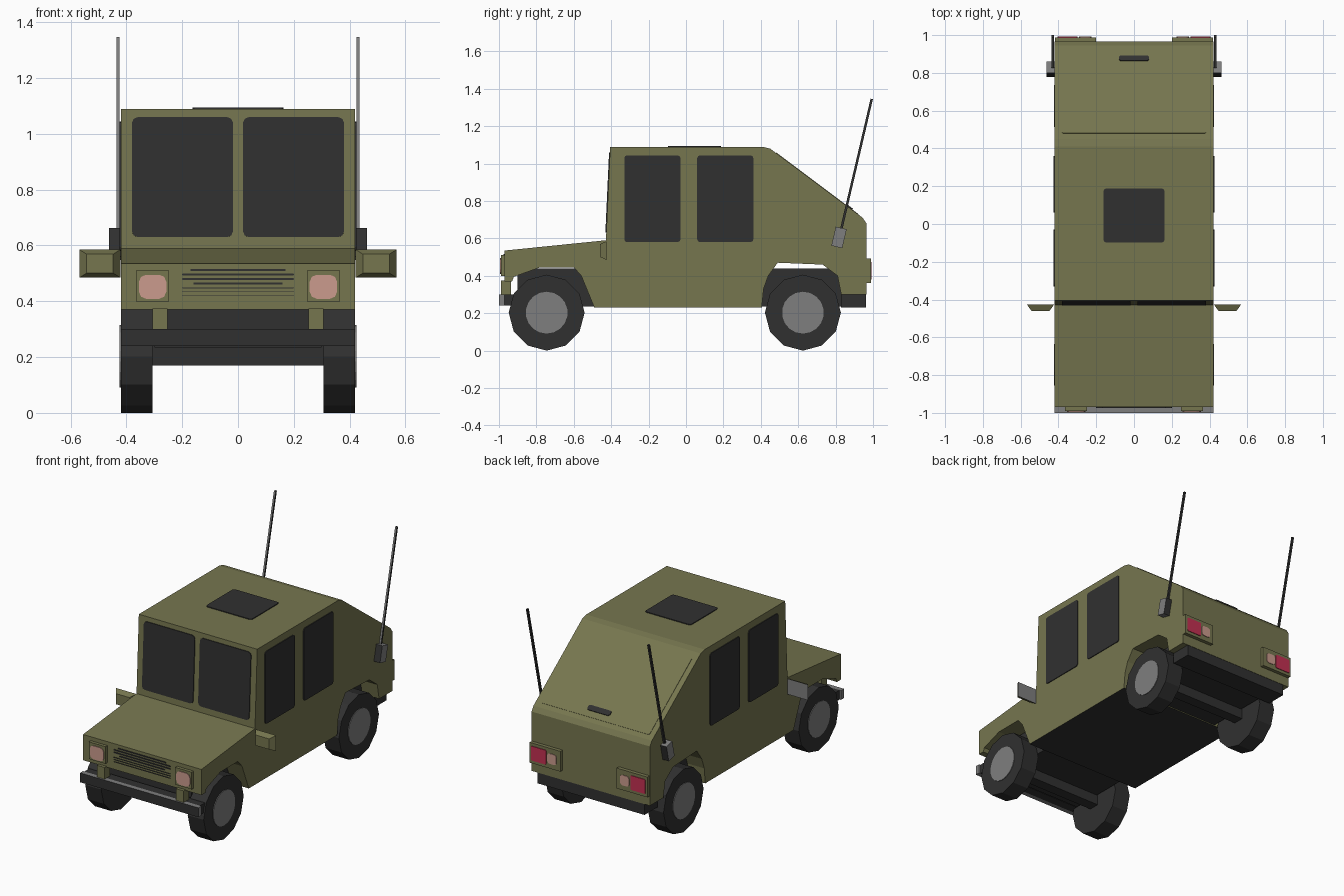
import bpy, bmesh, math
from mathutils import Vector, Matrix

if "Cube" in bpy.data.objects:
    bpy.data.objects.remove(bpy.data.objects["Cube"])


def material(name, rgb):
    m = bpy.data.materials.new(name)
    m.diffuse_color = (*rgb, 1)
    m.use_nodes = True
    m.node_tree.nodes["Principled BSDF"].inputs["Base Color"].default_value = m.diffuse_color
    return m


OLIVE = material("olive paint", (0.18, 0.18, 0.078))
DARK = material("dark rubber and glass", (0.03, 0.03, 0.03))
GREY = material("grey metal", (0.21, 0.21, 0.21))
PINK = material("pale lamp", (0.60, 0.33, 0.27))
RED = material("red lamp", (0.55, 0.03, 0.085))


def finish(name, bm, mats, rule=None):
    """Turn a bmesh into an object; rule(face) gives the material slot."""
    bmesh.ops.recalc_face_normals(bm, faces=bm.faces)
    bm.normal_update()
    if rule:
        for f in bm.faces:
            f.material_index = rule(f)
    me = bpy.data.meshes.new(name)
    bm.to_mesh(me)
    bm.free()
    ob = bpy.data.objects.new(name, me)
    for m in mats:
        me.materials.append(m)
    bpy.context.collection.objects.link(ob)
    return ob


def prism(name, pts, offset, mats, rule=None):
    """Extrude a closed outline along an offset."""
    bm = bmesh.new()
    face = bm.faces.new([bm.verts.new(p) for p in pts])
    ext = bmesh.ops.extrude_face_region(bm, geom=[face], use_keep_orig=True)
    verts = [v for v in ext["geom"] if isinstance(v, bmesh.types.BMVert)]
    bmesh.ops.translate(bm, verts=verts, vec=Vector(offset))
    return finish(name, bm, mats, rule)


def box(name, lo, hi, mats, rule=None, rot=None):
    bm = bmesh.new()
    bmesh.ops.create_cube(bm, size=1)
    lo, hi = Vector(lo), Vector(hi)
    size = hi - lo
    m = Matrix.Translation((lo + hi) / 2) @ (rot or Matrix()) @ Matrix.Diagonal(
        (abs(size.x), abs(size.y), abs(size.z), 1))
    bmesh.ops.transform(bm, matrix=m, verts=bm.verts)
    return finish(name, bm, mats, rule)


def plate(name, c, u, v, w, h, mat, r=0.015, thick=0.005):
    """Thin plate with clipped corners facing u x v."""
    c, u, v = Vector(c), Vector(u).normalized(), Vector(v).normalized()
    a, b = w / 2, h / 2
    k = r * 0.3
    quarter = [(a, b - r), (a - k, b - k), (a - r, b)]
    pts = []
    for sx, sy, flip in ((1, 1, 0), (-1, 1, 1), (-1, -1, 0), (1, -1, 1)):
        q = quarter[::-1] if flip else quarter
        pts += [c + u * x * sx + v * y * sy for x, y in q]
    return prism(name, pts, u.cross(v) * thick, [mat])


# Body shell: side profile with both wheel arches, dark underside
profile = [(-0.97, 0.37), (-0.97, 0.535), (-0.428, 0.59), (-0.405, 1.09),
           (0.41, 1.09), (0.45, 1.08), (0.945, 0.71), (0.965, 0.68),
           (0.965, 0.30), (0.83, 0.30), (0.81, 0.40), (0.73, 0.46), (0.49, 0.47),
           (0.44, 0.40), (0.415, 0.33), (0.405, 0.23), (-0.49, 0.23),
           (-0.56, 0.40), (-0.60, 0.445), (-0.78, 0.445), (-0.92, 0.395), (-0.93, 0.37)]
prism("body_shell", [(-0.42, y, z) for y, z in profile], (0.84, 0, 0), [OLIVE, DARK],
      lambda f: int(f.normal.z < -0.9 and f.calc_center_median().z < 0.25))

# Dark chassis, rear bumper and front bumper
box("chassis_core", (-0.30, -0.90, 0.235), (0.30, 0.95, 0.44), [DARK])
box("front_frame", (-0.41, -0.97, 0.24), (0.41, -0.91, 0.30), [DARK])
box("rear_bumper", (-0.38, 0.83, 0.23), (0.38, 0.963, 0.302), [DARK])
box("front_bumper", (-0.42, -1.0, 0.24), (0.42, -0.97, 0.30), [GREY, DARK],
    lambda f: int(f.normal.y < -0.5))

# Axles and wheels
for end, wy in (("front", -0.745), ("rear", 0.625)):
    box(end + "_axle", (-0.31, wy - 0.035, 0.17), (0.31, wy + 0.035, 0.24), [DARK])
    for side, s in (("right", 1), ("left", -1)):
        def ring(n, r, x):
            return [(s * x, wy + r * math.sin(2 * math.pi * i / n),
                     0.203 - r * math.cos(2 * math.pi * i / n)) for i in range(n)]
        prism(f"{end}_{side}_tyre", ring(12, 0.203, 0.307), (s * 0.113, 0, 0), [DARK])
        prism(f"{end}_{side}_hub", ring(18, 0.112, 0.42), (s * 0.004, 0, 0), [GREY])

# Windscreen, roof hatch, grille slots and tailgate panel
X, Y, Z = (1, 0, 0), (0, 1, 0), (0, 0, 1)
for s in (1, -1):
    plate("windscreen", (s * 0.199, -0.4163, 0.845), X, (0, 0.046, 1), 0.362, 0.43, DARK, 0.02)
plate("roof_hatch", (0, 0.045, 1.09), X, Y, 0.325, 0.285, DARK)
for i, w in enumerate((0.34, 0.40, 0.40, 0.32)):
    plate("grille_slot", (0, -0.97, 0.512 - 0.016 * i), X, Z, w, 0.007, DARK, 0.002)
for i in range(3):
    plate("lower_grille_slot", (0, -0.97, 0.448 - 0.014 * i), X, Z, 0.40, 0.003, DARK, 0.001)
slope = (0, 0.8, -0.6)
plate("tailgate_panel", (0, 0.70, 0.8925), X, slope, 0.77, 0.55, OLIVE, 0.01, 0.003)
plate("tailgate_handle", (0, 0.875, 0.763), X, slope, 0.16, 0.034, DARK, 0.012, 0.007)

# Parts repeated on both sides
tilt = Matrix.Rotation(-0.23, 4, 'X')
for side, s in (("right", 1), ("left", -1)):
    # Side windows
    for wy in (-0.18, 0.21):
        plate(side + "_window", (s * 0.42, wy, 0.812), (0, s, 0), Z, 0.30, 0.465, DARK)
    # Headlamp and bumper bracket
    box(side + "_headlamp_frame", (s * 0.248, -0.99, 0.40), (s * 0.365, -0.96, 0.51), [OLIVE])
    plate(side + "_headlamp", (s * 0.306, -0.99, 0.452), X, Z, 0.098, 0.086, PINK, 0.025, 0.004)
    box(side + "_bumper_bracket", (s * 0.253, -0.99, 0.295), (s * 0.307, -0.935, 0.375), [OLIVE])
    # Tail lamps
    box(side + "_tail_lamp_frame", (s * 0.20, 0.96, 0.362), (s * 0.418, 0.988, 0.492), [OLIVE])
    plate(side + "_tail_lamp", (s * 0.352, 0.988, 0.427), (-1, 0, 0), Z, 0.105, 0.092, RED, 0.006, 0.004)
    plate(side + "_reverse_lamp", (s * 0.258, 0.988, 0.427), (-1, 0, 0), Z, 0.064, 0.066, PINK, 0.016, 0.004)
    # Mirror: tapered housing with a grey glass at the back
    bm = bmesh.new()
    bmesh.ops.create_cube(bm, size=1)
    for v in bm.verts:
        front = v.co.y < 0
        v.co = (s * 0.495 + v.co.x * (0.095 if front else 0.146),
                -0.46 if front else -0.425,
                0.535 + v.co.z * (0.068 if front else 0.10))
    finish(side + "_mirror", bm, [OLIVE, GREY], lambda f: int(f.normal.y > 0.9))
    # Antenna base and whip, leaning back
    box(side + "_antenna_base", (s * 0.418, 0.788, 0.553), (s * 0.463, 0.848, 0.657),
        [GREY, DARK], lambda f: int(abs(f.normal.y) > 0.5), tilt)
    box(side + "_antenna", (s * 0.424, 0.905, 0.64), (s * 0.436, 0.918, 1.355),
        [DARK, GREY], lambda f: int(f.normal.y < -0.5), tilt)
